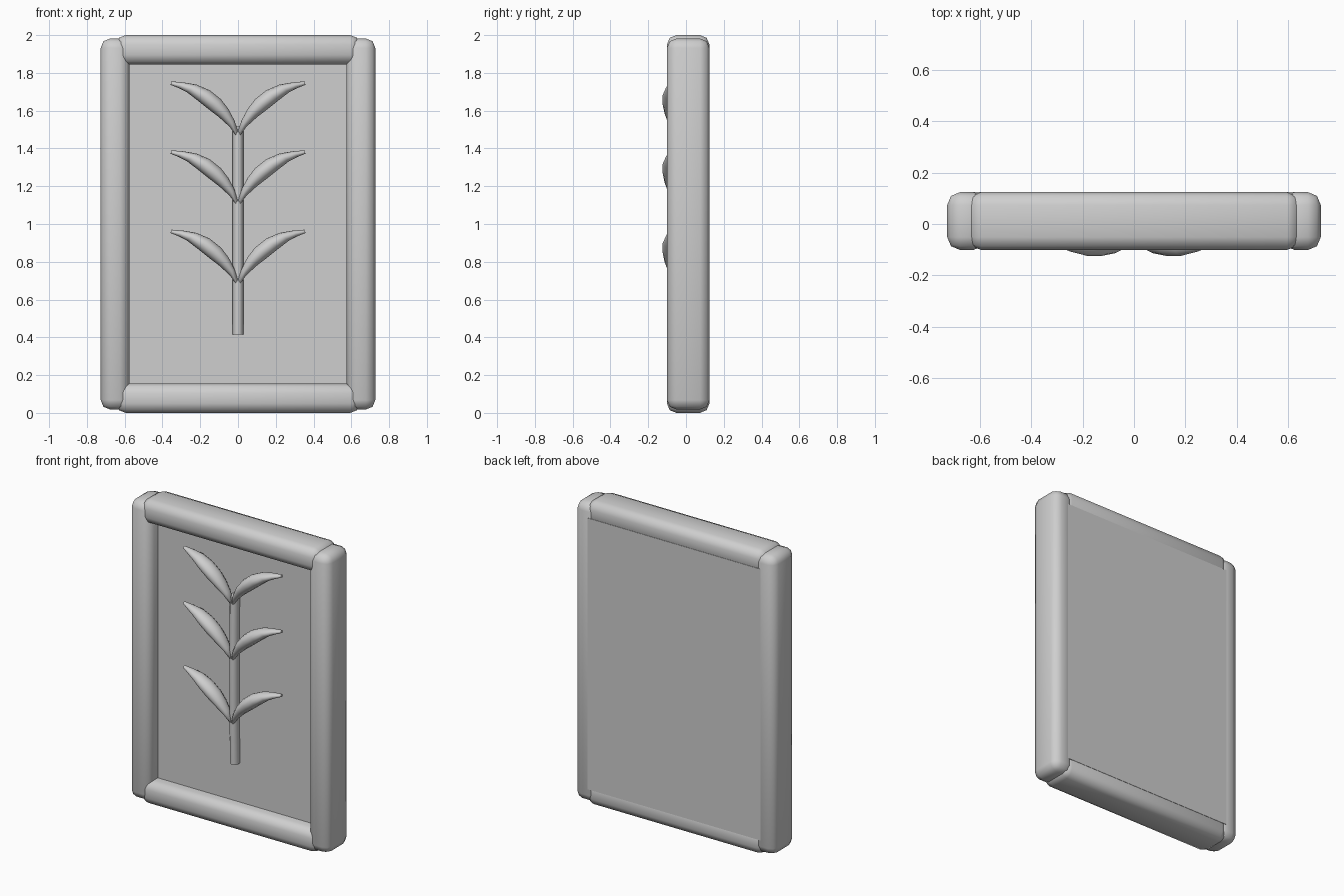
import bpy, math
from mathutils import Vector

cube = bpy.data.objects.get("Cube")
if cube:
    bpy.data.objects.remove(cube, do_unlink=True)

grey = bpy.data.materials.new("plain_grey")
grey.use_nodes = True
COLOUR = (0.62, 0.62, 0.62, 1)
grey.diffuse_color = COLOUR
grey.node_tree.nodes["Principled BSDF"].inputs["Base Color"].default_value = COLOUR


def finish(obj, name, angle=50):
    obj.name = name
    obj.data.materials.append(grey)
    bpy.ops.object.select_all(action='DESELECT')
    obj.select_set(True)
    bpy.context.view_layer.objects.active = obj
    bpy.ops.object.shade_smooth_by_angle(angle=math.radians(angle))
    return obj


def box(name, low, high, bevel=0):
    low, high = Vector(low), Vector(high)
    bpy.ops.mesh.primitive_cube_add(size=1, location=(low + high) / 2)
    obj = bpy.context.object
    obj.scale = high - low
    bpy.ops.object.transform_apply(location=False, rotation=False, scale=True)
    if bevel:
        mod = obj.modifiers.new("rounding", 'BEVEL')
        mod.width, mod.segments = bevel, 2
        bpy.ops.object.modifier_apply(modifier=mod.name)
    return finish(obj, name)


def tube(name, rings, sides):
    """Skin a list of (centre, across axis, depth axis) elliptical rings."""
    verts, faces = [], []
    for centre, across, depth in rings:
        for i in range(sides):
            a = math.tau * i / sides
            verts.append(centre + across * math.cos(a) + depth * math.sin(a))
    for r in range(len(rings) - 1):
        for i in range(sides):
            j = (i + 1) % sides
            faces.append((r * sides + i, r * sides + j,
                          (r + 1) * sides + j, (r + 1) * sides + i))
    faces.append(tuple(reversed(range(sides))))
    faces.append(tuple(range(len(verts) - sides, len(verts))))
    mesh = bpy.data.meshes.new(name)
    mesh.from_pydata([tuple(v) for v in verts], [], faces)
    obj = bpy.data.objects.new(name, mesh)
    bpy.context.collection.objects.link(obj)
    bpy.ops.object.select_all(action='DESELECT')
    obj.select_set(True)
    bpy.context.view_layer.objects.active = obj
    bpy.ops.object.mode_set(mode='EDIT')
    bpy.ops.mesh.select_all(action='SELECT')
    bpy.ops.mesh.normals_make_consistent(inside=False)
    bpy.ops.object.mode_set(mode='OBJECT')
    return finish(obj, name, 60)


# Rounded frame bars around a flat panel
FRONT, BACK = -0.101, 0.124
for side, s in (("left", 1), ("right", -1)):
    xs = sorted((0.575 * s, 0.727 * s))
    box(side + "_bar", (xs[0], FRONT, 0.018), (xs[1], BACK, 1.982), 0.05)
for name, z in (("bottom_bar", 0), ("top_bar", 1.845)):
    box(name, (-0.645, FRONT, z), (0.645, BACK, z + 0.155), 0.05)
box("panel", (-0.628, -0.012, 0.108), (0.628, BACK + 0.001, 1.892))

# Stem, bowed slightly forward
stem = [(0.415, -0.03), (0.7, -0.037), (1.1, -0.038), (1.52, -0.033)]
tube("stem", [(Vector((0, y, z)), Vector((0.028, 0, 0)), Vector((0, 0.035, 0)))
              for z, y in stem], 12)

# Leaf edges and depth as (upper x, z), (lower x, z), centre y, half depth
leaf = [
    ((0.0, 1.495), (0.012, 1.47), -0.06, 0.015),
    ((0.02, 1.55), (0.045, 1.515), -0.064, 0.03),
    ((0.05, 1.608), (0.1, 1.565), -0.07, 0.044),
    ((0.09, 1.66), (0.16, 1.611), -0.072, 0.052),
    ((0.15, 1.708), (0.215, 1.655), -0.072, 0.052),
    ((0.22, 1.738), (0.27, 1.697), -0.066, 0.042),
    ((0.29, 1.75), (0.317, 1.721), -0.06, 0.026),
    ((0.353, 1.755), (0.357, 1.737), -0.052, 0.01),
]
for level, drop in (("upper", 0), ("middle", 0.365), ("lower", 0.785)):
    for side, s in (("left", 1), ("right", -1)):
        rings = []
        for (ux, uz), (lx, lz), y, depth in leaf:
            top = Vector((ux * s, y, uz - drop))
            low = Vector((lx * s, y, lz - drop))
            rings.append(((top + low) / 2, (top - low) / 2, Vector((0, depth, 0))))
        tube(f"{level}_{side}_leaf", rings, 12)
